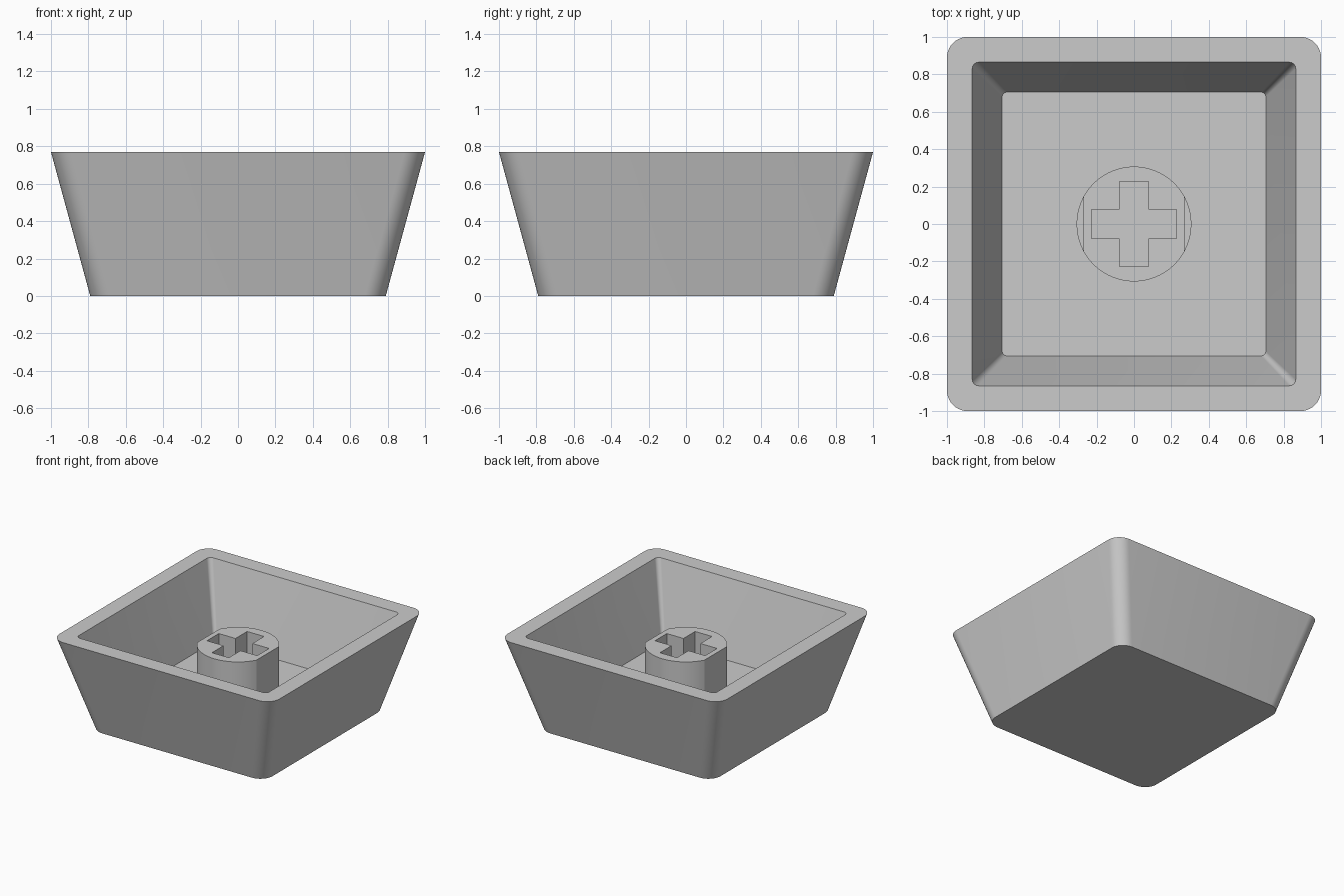
import bpy, bmesh, math

cube = bpy.data.objects.get("Cube")
if cube:
    bpy.data.objects.remove(cube, do_unlink=True)

grey = bpy.data.materials.new("light_grey")
colour = (0.6, 0.6, 0.6, 1)
grey.diffuse_color = colour
grey.use_nodes = True
grey.node_tree.nodes["Principled BSDF"].inputs["Base Color"].default_value = colour

TOP, FLOOR, STEM_TOP, LEDGE = 0.77, 0.18, 0.61, 0.24


def finish(name, bm):
    bmesh.ops.remove_doubles(bm, verts=bm.verts, dist=0.0005)
    bmesh.ops.recalc_face_normals(bm, faces=bm.faces)
    mesh = bpy.data.meshes.new(name)
    bm.to_mesh(mesh)
    bm.free()
    mesh.materials.append(grey)
    obj = bpy.data.objects.new(name, mesh)
    bpy.context.collection.objects.link(obj)
    bpy.ops.object.select_all(action='DESELECT')
    obj.select_set(True)
    bpy.context.view_layer.objects.active = obj
    bpy.ops.object.shade_smooth_by_angle(angle=math.radians(30))
    return obj


def rounded_square(half, radius, steps=10):
    pts = []
    for corner in range(4):
        mid = math.radians(45 + 90 * corner)
        cx = math.copysign(half - radius, math.cos(mid))
        cy = math.copysign(half - radius, math.sin(mid))
        for i in range(steps + 1):
            a = math.radians(90 * (corner + i / steps))
            pts.append((cx + radius * math.cos(a), cy + radius * math.sin(a)))
    return pts


def prism_with_hole(name, outline, hole, z0, z1):
    """Extrude an outline with an opening, between two heights."""
    curve = bpy.data.curves.new(name + "_profile", 'CURVE')
    curve.dimensions = '2D'
    curve.fill_mode = 'BOTH'
    curve.extrude = (z1 - z0) / 2
    for pts in (outline, hole):
        spline = curve.splines.new('POLY')
        spline.points.add(len(pts) - 1)
        for p, (x, y) in zip(spline.points, pts):
            p.co = (x, y, 0, 1)
        spline.use_cyclic_u = True
    temp = bpy.data.objects.new(name + "_profile", curve)
    bpy.context.collection.objects.link(temp)
    depsgraph = bpy.context.evaluated_depsgraph_get()
    mesh = bpy.data.meshes.new_from_object(temp.evaluated_get(depsgraph))
    bm = bmesh.new()
    bm.from_mesh(mesh)
    bmesh.ops.translate(bm, verts=bm.verts, vec=(0, 0, (z0 + z1) / 2))
    bpy.data.objects.remove(temp, do_unlink=True)
    bpy.data.meshes.remove(mesh)
    return finish(name, bm)


# Tapered hollow shell: outside, flat rim, inside walls and floor
bm = bmesh.new()
rings = []
for half, radius, z in ((0.79, 0.11, 0), (1, 0.11, TOP),
                        (0.865, 0.035, TOP), (0.705, 0.025, FLOOR)):
    rings.append([bm.verts.new((x, y, z)) for x, y in rounded_square(half, radius)])
for low, high in zip(rings, rings[1:]):
    for i in range(len(low)):
        j = (i + 1) % len(low)
        bm.faces.new((low[i], low[j], high[j], high[i]))
bm.faces.new(rings[0])
bm.faces.new(rings[-1])
finish("cap_shell", bm)

# Cross-shaped socket
w, l = 0.077, 0.228
quarter = [(l, -w), (l, w), (w, w)]
cross = []
for turn in range(4):
    for x, y in quarter:
        for _ in range(turn):
            x, y = -y, x
        cross.append((x, y))

# Round stem with two flat sides, standing on a full round foot
R, FLAT = 0.307, 0.27
edge = math.acos(FLAT / R)
circle = [(R * math.cos(a), R * math.sin(a))
          for a in (2 * math.pi * i / 64 for i in range(64))]
flatted = []
for start in (edge, math.pi + edge):
    for i in range(29):
        a = start + (math.pi - 2 * edge) * i / 28
        flatted.append((R * math.cos(a), R * math.sin(a)))
prism_with_hole("stem_foot", circle, cross, FLOOR, LEDGE)
prism_with_hole("stem", flatted, cross, LEDGE, STEM_TOP)
